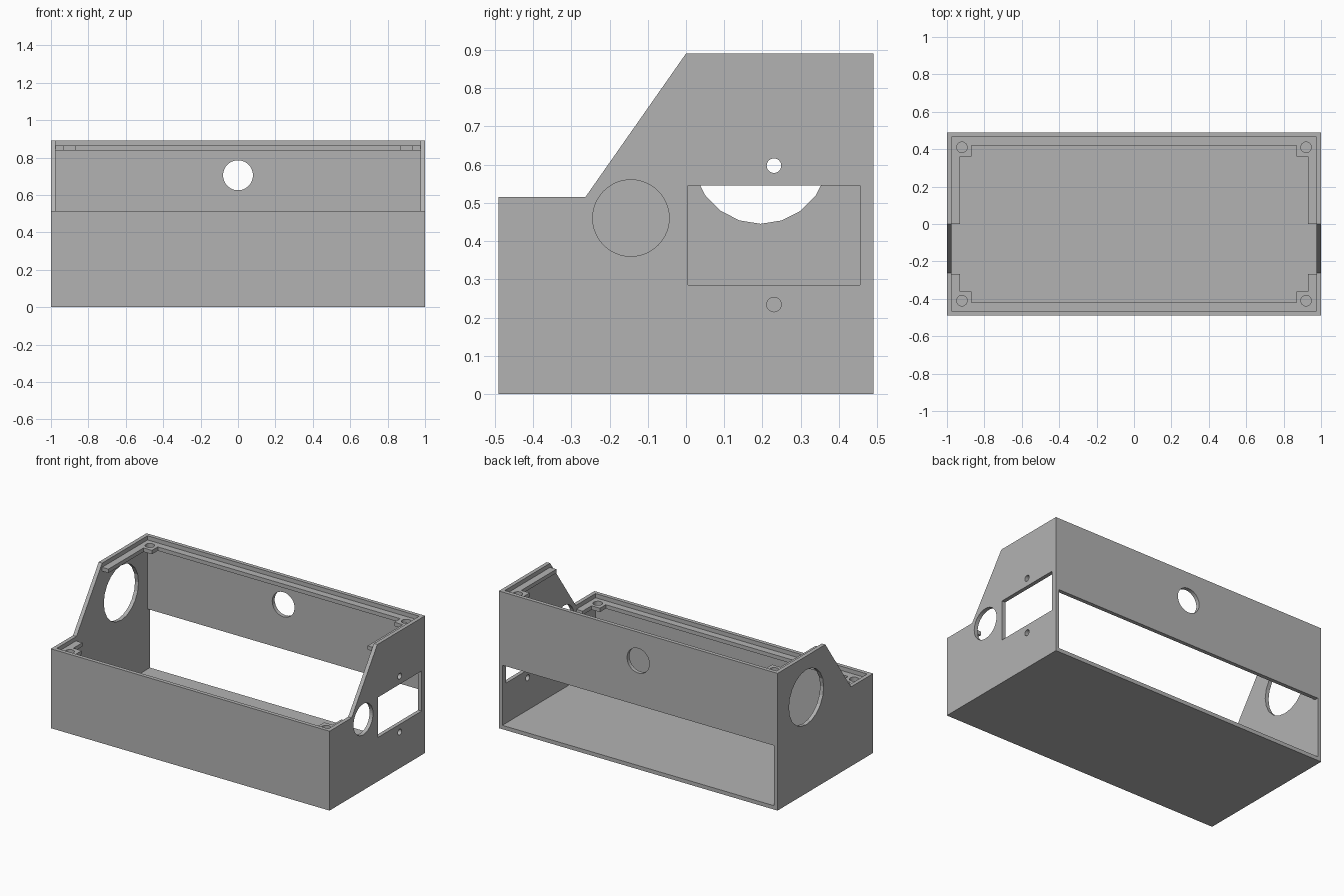
import bpy, bmesh, math
from mathutils import Matrix, Vector

if "Cube" in bpy.data.objects:
    bpy.data.objects.remove(bpy.data.objects["Cube"], do_unlink=True)

grey = bpy.data.materials.new("light grey plastic")
grey.use_nodes = True
colour = (0.45, 0.45, 0.45, 1)
grey.diffuse_color = colour
grey.node_tree.nodes["Principled BSDF"].inputs["Base Color"].default_value = colour

# Main dimensions
HALF_X, HALF_Y = 1.0, 0.49
WALL = 0.025
FRONT_Z, BACK_Z = 0.515, 0.89
SLOPE_Y = -0.263
IN_X, IN_Y = HALF_X - WALL, HALF_Y - WALL


def add_object(name, bm):
    bmesh.ops.recalc_face_normals(bm, faces=bm.faces[:])
    mesh = bpy.data.meshes.new(name)
    bm.to_mesh(mesh)
    bm.free()
    mesh.materials.append(grey)
    obj = bpy.data.objects.new(name, mesh)
    bpy.context.collection.objects.link(obj)
    return obj


def prism(name, points, direction):
    """Extrude a flat outline along a direction."""
    bm = bmesh.new()
    face = bm.faces.new([bm.verts.new(p) for p in points])
    result = bmesh.ops.extrude_face_region(bm, geom=[face])
    moved = [g for g in result["geom"] if isinstance(g, bmesh.types.BMVert)]
    bmesh.ops.translate(bm, verts=moved, vec=direction)
    return add_object(name, bm)


def box(name, low, high):
    x, y, z = low
    X, Y, Z = high
    return prism(name, [(x, y, z), (X, y, z), (X, Y, z), (x, Y, z)], (0, 0, Z - z))


def drill(centre, radius, axis, sides=48, depth=0.2):
    """Cylinder cutter along the given axis."""
    bm = bmesh.new()
    bmesh.ops.create_cone(bm, cap_ends=True, segments=sides, radius1=radius,
                          radius2=radius, depth=depth)
    turn = Vector((0, 0, 1)).rotation_difference(Vector(axis)).to_matrix().to_4x4()
    bmesh.ops.transform(bm, matrix=Matrix.Translation(centre) @ turn, verts=bm.verts[:])
    return add_object("drill_cutter", bm)


def cut(obj, cutters):
    for cutter in cutters:
        cutter.hide_render = True
        mod = obj.modifiers.new("cut", 'BOOLEAN')
        mod.operation = 'DIFFERENCE'
        mod.solver = 'EXACT'
        mod.object = cutter
    bpy.context.view_layer.update()
    baked = bpy.data.meshes.new_from_object(
        obj.evaluated_get(bpy.context.evaluated_depsgraph_get()))
    obj.modifiers.clear()
    obj.data = baked
    for cutter in cutters:
        bpy.data.objects.remove(cutter, do_unlink=True)


# Housing with its stepped side profile
profile = [(-HALF_Y, 0), (HALF_Y, 0), (HALF_Y, BACK_Z), (0, BACK_Z),
           (SLOPE_Y, FRONT_Z), (-HALF_Y, FRONT_Z)]
housing = prism("housing", [(-HALF_X, y, z) for y, z in profile], (2 * HALF_X, 0, 0))

X_AXIS, Y_AXIS, Z_AXIS = (1, 0, 0), (0, 1, 0), (0, 0, 1)
cut(housing, [
    # hollow interior and wide opening low in the back wall
    box("cavity_cutter", (-IN_X, -IN_Y, WALL), (IN_X, IN_Y, 1.2)),
    box("back_opening_cutter", (-IN_X, 0.4, WALL), (IN_X, 0.6, 0.415)),
    # round hole in the back wall
    drill((0, HALF_Y, 0.705), 0.08, Y_AXIS),
    # large faceted hole in the right wall
    drill((-HALF_X, 0.195, 0.623), 0.178, X_AXIS, sides=20),
    # socket opening, two screw holes and a round hole in the left wall
    box("socket_cutter", (0.9, 0.005, 0.285), (1.1, 0.455, 0.545)),
    drill((HALF_X, 0.23, 0.597), 0.019, X_AXIS, sides=32),
    drill((HALF_X, 0.23, 0.234), 0.019, X_AXIS, sides=32),
    drill((HALF_X, -0.144, 0.46), 0.1, X_AXIS),
])


def lid_ledge(name, sign, end_y, top):
    """U-shaped lid support with square screw tabs in its two corners."""
    half = [(IN_X, end_y), (0.93, end_y), (0.93, sign * 0.36),
            (0.87, sign * 0.36), (0.87, sign * 0.42)]
    inner = half + [(-x, y) for x, y in reversed(half)]
    outline = inner + [(-IN_X, sign * IN_Y), (IN_X, sign * IN_Y)]
    low = top - 0.025
    ledge = prism(name, [(x, y, low) for x, y in outline], (0, 0, 0.025))
    cut(ledge, [drill((side * 0.92, sign * 0.41, low), 0.028, Z_AXIS)
                for side in (-1, 1)])


lid_ledge("back_lid_ledge", 1, 0.0, BACK_Z - 0.027)
lid_ledge("front_lid_ledge", -1, SLOPE_Y - 0.005, FRONT_Z - 0.027)
